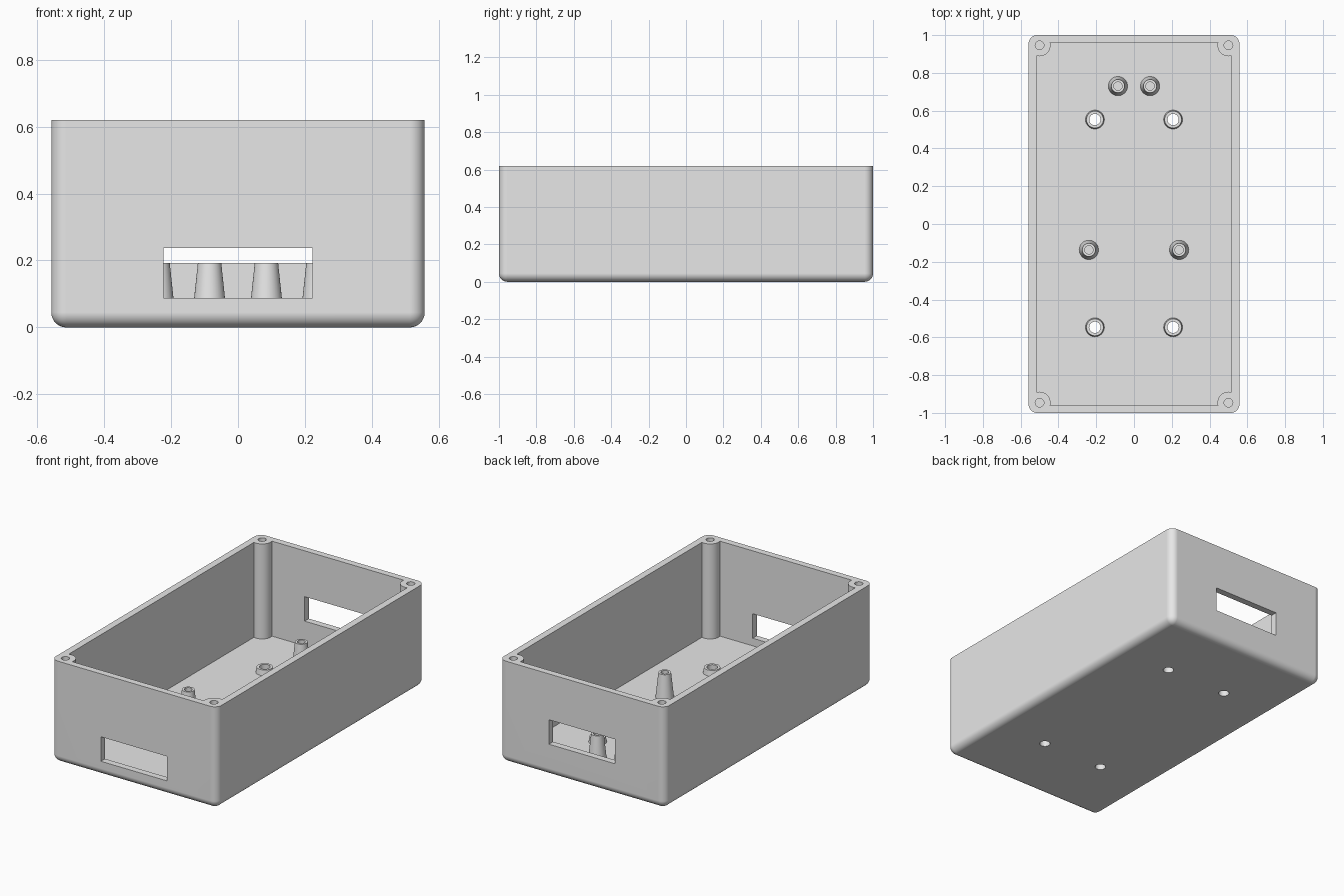
import bpy, bmesh, math
from mathutils import Vector, Matrix

cube = bpy.data.objects.get("Cube")
if cube:
    bpy.data.objects.remove(cube, do_unlink=True)

# Main dimensions
HALF_X, HALF_Y, HEIGHT = 0.558, 1.0, 0.62
IN_X, IN_Y, FLOOR = 0.516, 0.96, 0.042
ROUND = 0.045
PILLAR = Vector((0.5, 0.946))
PILLAR_R = 0.058
MIRROR = [(sx, sy) for sx in (-1, 1) for sy in (-1, 1)]

grey = bpy.data.materials.new("plain_grey")
grey.use_nodes = True
GREY = (0.8, 0.8, 0.8, 1)
grey.diffuse_color = GREY
grey.node_tree.nodes["Principled BSDF"].inputs["Base Color"].default_value = GREY


def make_object(name, bm):
    bmesh.ops.recalc_face_normals(bm, faces=bm.faces[:])
    mesh = bpy.data.meshes.new(name)
    bm.to_mesh(mesh)
    bm.free()
    mesh.materials.append(grey)
    obj = bpy.data.objects.new(name, mesh)
    bpy.context.collection.objects.link(obj)
    return obj


def activate(obj):
    bpy.ops.object.select_all(action='DESELECT')
    obj.select_set(True)
    bpy.context.view_layer.objects.active = obj


def smooth(obj):
    activate(obj)
    bpy.ops.object.shade_smooth_by_angle(angle=math.radians(30))


def box(bm, lo, hi):
    lo, hi = Vector(lo), Vector(hi)
    matrix = Matrix.Translation((lo + hi) / 2) @ Matrix.Diagonal((*(hi - lo), 1))
    bmesh.ops.create_cube(bm, size=1, matrix=matrix)


def cylinder(bm, x, y, z0, z1, r):
    bmesh.ops.create_cone(bm, cap_ends=True, segments=32, radius1=r, radius2=r,
                          depth=z1 - z0, matrix=Matrix.Translation((x, y, (z0 + z1) / 2)))


def cut(target, bm):
    cutter = make_object("cutter", bm)
    cutter.hide_render = True
    mod = target.modifiers.new("cut", 'BOOLEAN')
    mod.operation, mod.solver, mod.object = 'DIFFERENCE', 'EXACT', cutter
    activate(target)
    bpy.ops.object.modifier_apply(modifier=mod.name)
    bpy.data.objects.remove(cutter, do_unlink=True)


def lathe(name, x, y, profile):
    bm = bmesh.new()
    verts = [bm.verts.new((r, 0, z)) for r, z in profile]
    edges = [bm.edges.new(pair) for pair in zip(verts, verts[1:])]
    bmesh.ops.spin(bm, geom=verts + edges, cent=(0, 0, 0), axis=(0, 0, 1),
                   angle=math.tau, steps=32)
    bmesh.ops.remove_doubles(bm, verts=bm.verts[:], dist=1e-5)
    obj = make_object(name, bm)
    obj.location = (x, y, 0)
    smooth(obj)


# Outer shell, rounded everywhere except at the open rim
bm = bmesh.new()
box(bm, (-HALF_X, -HALF_Y, 0), (HALF_X, HALF_Y, HEIGHT))
edges = [e for e in bm.edges if min(v.co.z for v in e.verts) < 0.01]
bmesh.ops.bevel(bm, geom=edges, offset=ROUND, segments=10, profile=0.5, affect='EDGES')
case = make_object("enclosure", bm)

# Cavity outline, leaving round screw pillars in the corners
start = -math.acos((IN_X - PILLAR.x) / PILLAR_R)
end = -math.pi - math.asin((IN_Y - PILLAR.y) / PILLAR_R)
arc = [PILLAR + PILLAR_R * Vector((math.cos(a), math.sin(a)))
       for a in (start + (end - start) * i / 20 for i in range(21))]
outline = []
for sx, sy in ((1, 1), (-1, 1), (-1, -1), (1, -1)):
    step = 1 if sx * sy > 0 else -1
    outline += [(p.x * sx, p.y * sy) for p in arc[::step]]
bm = bmesh.new()
face = bm.faces.new([bm.verts.new((x, y, FLOOR)) for x, y in outline])
top = bmesh.ops.extrude_face_region(bm, geom=[face])["geom"]
bmesh.ops.translate(bm, vec=(0, 0, HEIGHT),
                    verts=[g for g in top if isinstance(g, bmesh.types.BMVert)])
cut(case, bm)

# End windows, the rear one higher than the front one
bm = bmesh.new()
box(bm, (-0.223, -1.1, 0.088), (0.223, -0.9, 0.237))
box(bm, (-0.223, 0.9, 0.192), (0.223, 1.1, 0.341))
cut(case, bm)

# Screw holes in the pillars and through holes in the floor
FLOOR_HOLES = [(0.207 * sx, 0.003 + 0.55 * sy) for sx, sy in MIRROR]
bm = bmesh.new()
for sx, sy in MIRROR:
    cylinder(bm, PILLAR.x * sx, PILLAR.y * sy, 0.3, HEIGHT + 0.1, 0.023)
for x, y in FLOOR_HOLES:
    cylinder(bm, x, y, -0.1, 0.1, 0.03)
cut(case, bm)
smooth(case)
weighted = case.modifiers.new("even_shading", 'WEIGHTED_NORMAL')
weighted.keep_sharp = True

# Low rings around the floor holes
for x, y in FLOOR_HOLES:
    lathe("floor_hole_ring", x, y,
          [(0.05, FLOOR), (0.045, 0.075), (0.03, 0.075), (0.03, FLOOR)])

# Tapered standoffs with blind screw holes
for x, y in [(-0.085, 0.73), (0.085, 0.73), (-0.239, -0.137), (0.239, -0.137)]:
    lathe("standoff", x, y, [(0.051, FLOOR), (0.035, 0.192), (0.022, 0.192),
                             (0.022, 0.07), (0, 0.07)])
